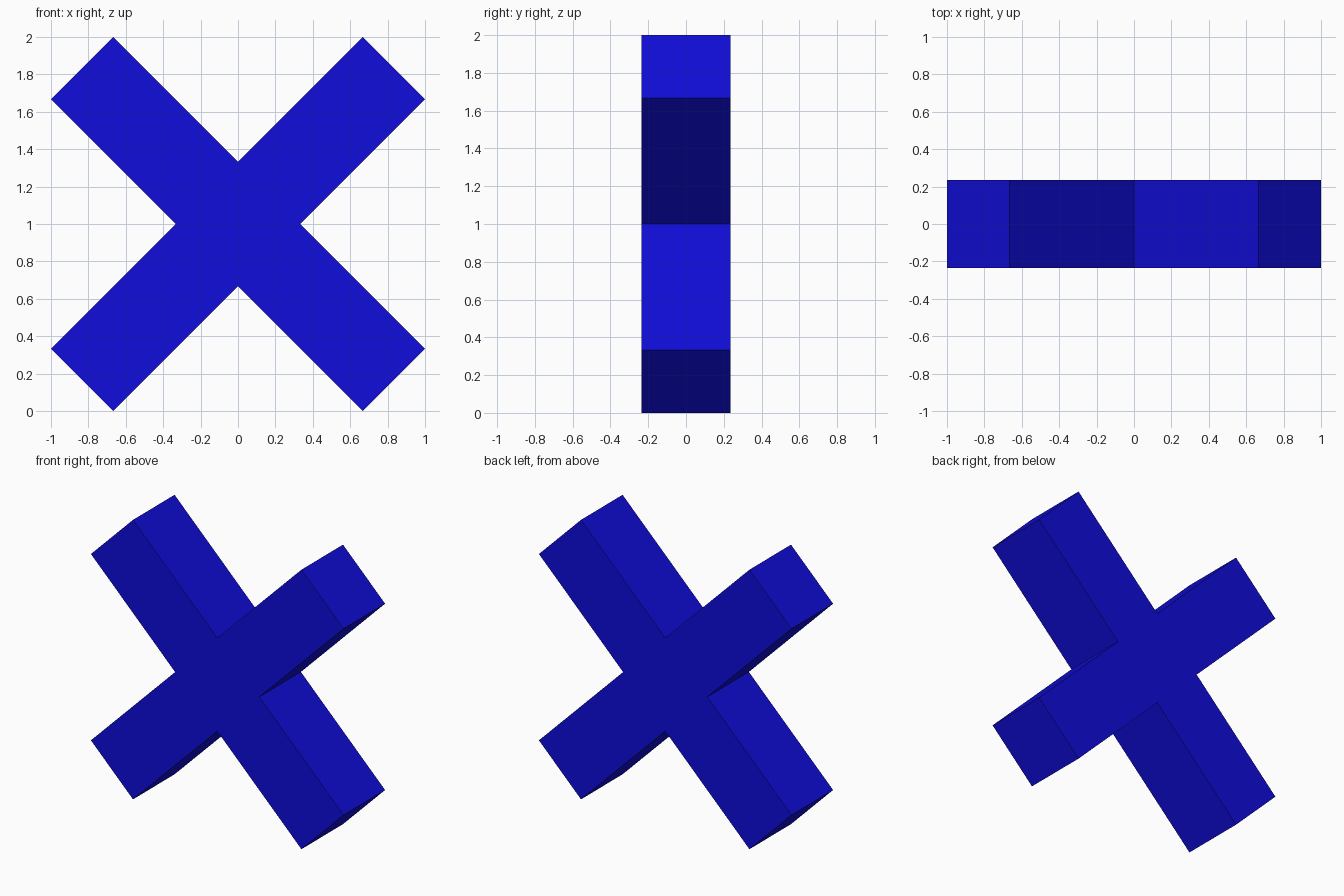
import bpy, bmesh

if "Cube" in bpy.data.objects:
    bpy.data.objects.remove(bpy.data.objects["Cube"])

HALF_DEPTH = 0.235
T = 1 / 3  # inner notch distance from the centre

blue = bpy.data.materials.new("blue")
blue.diffuse_color = (0.005, 0.004, 0.7, 1)
blue.use_nodes = True
blue.node_tree.nodes["Principled BSDF"].inputs["Base Color"].default_value = blue.diffuse_color

# One quarter of the outline (tip corners and notch), turned four times about the centre
quarter = [(1, -2 * T), (1, -2 * T)]
quarter = [(T, 0), (1, 2 * T), (2 * T, 1)]
outline = []
for _ in range(4):
    outline += quarter
    quarter = [(-z, x) for x, z in quarter]

# Diagonal cross: extrude the outline through its depth
bm = bmesh.new()
face = bm.faces.new([bm.verts.new((x, -HALF_DEPTH, z + 1)) for x, z in outline])
result = bmesh.ops.extrude_face_region(bm, geom=[face], use_keep_orig=True)
moved = [v for v in result["geom"] if isinstance(v, bmesh.types.BMVert)]
bmesh.ops.translate(bm, verts=moved, vec=(0, 2 * HALF_DEPTH, 0))
bmesh.ops.recalc_face_normals(bm, faces=bm.faces)

mesh = bpy.data.meshes.new("diagonal_cross")
bm.to_mesh(mesh)
bm.free()
mesh.materials.append(blue)
cross = bpy.data.objects.new("diagonal_cross", mesh)
bpy.context.collection.objects.link(cross)
